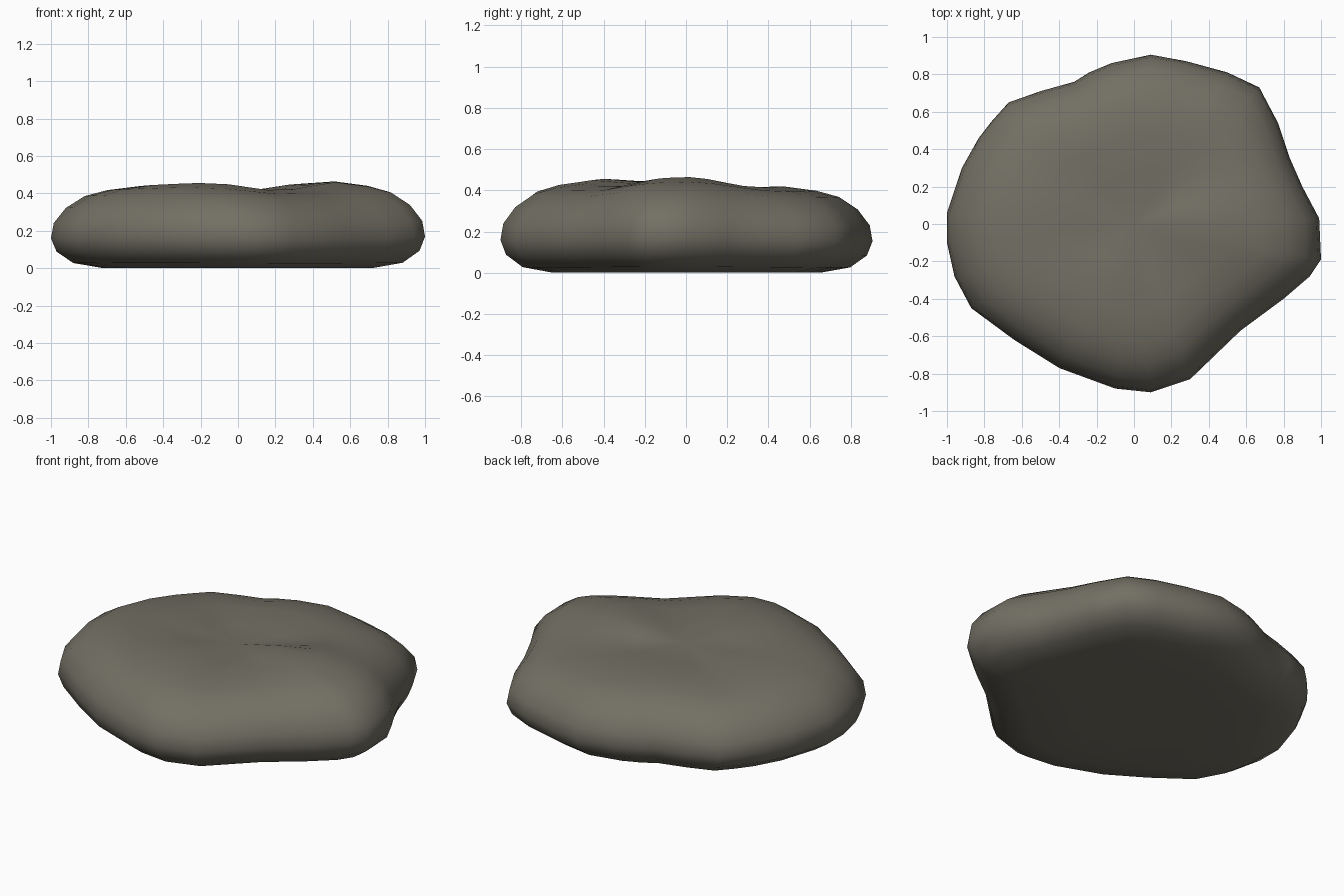
import bpy, bmesh, math

if "Cube" in bpy.data.objects:
    bpy.data.objects.remove(bpy.data.objects["Cube"])

# Widest outline of the stone, counter-clockwise from above
outline = [(0.99, 0.03), (0.9, 0.2), (0.83, 0.36), (0.77, 0.54), (0.67, 0.73), (0.5, 0.81),
           (0.28, 0.87), (0.09, 0.905), (-0.12, 0.86), (-0.24, 0.81), (-0.32, 0.76), (-0.5, 0.71),
           (-0.67, 0.65), (-0.76, 0.55), (-0.83, 0.46), (-0.92, 0.3), (-1, 0.06), (-1, -0.1),
           (-0.96, -0.28), (-0.87, -0.45), (-0.64, -0.62), (-0.4, -0.77), (-0.1, -0.88),
           (0.09, -0.9), (0.3, -0.83), (0.57, -0.57), (0.8, -0.4), (0.94, -0.28), (1, -0.19)]

# Crown height by direction (degrees, height)
crown = [(-180, 0.45), (-110, 0.467), (-60, 0.425), (0, 0.475), (45, 0.425), (90, 0.43),
         (135, 0.425), (180, 0.45)]

# Rings from bottom to top: (scale of outline, fraction of crown height)
rings = [(0.4, 0.025), (0.72, 0.025), (0.88, 0.085), (0.97, 0.22), (1.0, 0.38), (0.985, 0.56),
         (0.92, 0.74), (0.82, 0.88), (0.7, 0.95), (0.52, 1.0), (0.28, 0.965)]


def crown_height(x, y):
    a = math.degrees(math.atan2(y, x))
    for (a0, h0), (a1, h1) in zip(crown, crown[1:]):
        if a <= a1:
            t = (a - a0) / (a1 - a0)
            t = t * t * (3 - 2 * t)
            return h0 + (h1 - h0) * t
    return crown[-1][1]


# Stone body: stacked rings closed by fans
bm = bmesh.new()
loops = [[bm.verts.new((x * s, y * s, f * crown_height(x, y))) for x, y in outline]
         for s, f in rings]
n = len(outline)
for lo, hi in zip(loops, loops[1:]):
    for i in range(n):
        j = (i + 1) % n
        bm.faces.new((lo[i], lo[j], hi[j], hi[i]))
base = bm.verts.new((0, 0, 0.015))
top = bm.verts.new((0, 0, 0.415))
for i in range(n):
    j = (i + 1) % n
    bm.faces.new((base, loops[0][j], loops[0][i]))
    bm.faces.new((top, loops[-1][i], loops[-1][j]))
bmesh.ops.recalc_face_normals(bm, faces=bm.faces)
lowest = min(v.co.z for v in bm.verts)
for v in bm.verts:
    v.co.z -= lowest
for f in bm.faces:
    f.smooth = True

mesh = bpy.data.meshes.new("flat_stone")
bm.to_mesh(mesh)
bm.free()
stone = bpy.data.objects.new("flat_stone", mesh)
bpy.context.collection.objects.link(stone)

# Grey-brown stone colour
mat = bpy.data.materials.new("grey_brown_stone")
mat.diffuse_color = (0.17, 0.16, 0.127, 1)
mat.use_nodes = True
mat.node_tree.nodes["Principled BSDF"].inputs["Base Color"].default_value = mat.diffuse_color
mesh.materials.append(mat)
